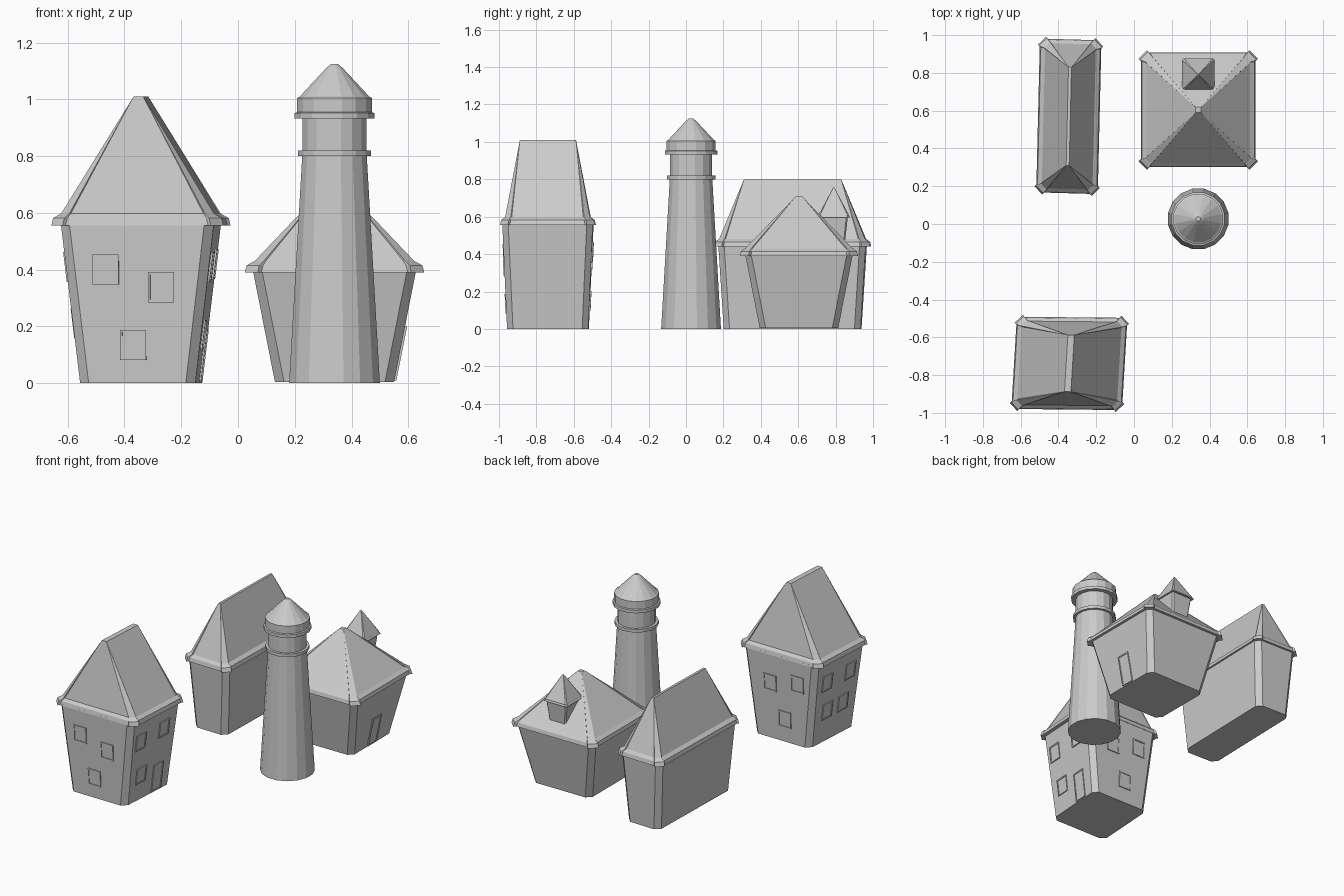
import bpy, bmesh, math
from mathutils import Matrix, Vector

if "Cube" in bpy.data.objects:
    bpy.data.objects.remove(bpy.data.objects["Cube"])


def loft(name, rings, xf=Matrix()):
    """Skin a stack of equal-length point rings, capped at both ends."""
    bm = bmesh.new()
    vs = [[bm.verts.new(xf @ Vector(p)) for p in r] for r in rings]
    n = len(rings[0])
    for a, b in zip(vs, vs[1:]):
        for i in range(n):
            j = (i + 1) % n
            bm.faces.new((a[i], a[j], b[j], b[i]))
    bm.faces.new(vs[0][::-1])
    bm.faces.new(vs[-1])
    bmesh.ops.remove_doubles(bm, verts=bm.verts, dist=1e-4)
    bmesh.ops.recalc_face_normals(bm, faces=bm.faces)
    me = bpy.data.meshes.new(name)
    bm.to_mesh(me)
    bm.free()
    ob = bpy.data.objects.new(name, me)
    bpy.context.collection.objects.link(ob)
    return ob


def ring(hx, hy, z, c=0.0, b=0.0):
    """Rectangle with chamfered corners (c) that stand proud by b."""
    q = [(hx, hy - c - b), (hx + b, hy - c), (hx - c, hy + b), (hx - c - b, hy)]
    pts = []
    for sx, sy in ((1, 1), (-1, 1), (-1, -1), (1, -1)):
        k = q if sx * sy > 0 else q[::-1]
        pts += [(sx * x, sy * y, z) for x, y in k]
    return pts


def placed(cx, cy, shx=0.0, shy=0.0):
    """Move to the plot, with the slight skew of the crooked buildings."""
    m = Matrix.Identity(4)
    m[0][1], m[1][0], m[0][3], m[1][3] = shx, shy, cx, cy
    return m


def house(name, xf, foot, top, zt, eave, ze, ridge, zr, z0=0.0, c=0.032, b=0.01):
    # tapered walls with chamfered corners
    loft(name + "_walls", [ring(*foot, z0, c), ring(*top, zt + 0.01, c)], xf)
    # flared roof with hip strips
    ex, ey = eave
    loft(name + "_roof", [
        ring(ex, ey, zt, c, b),
        ring(ex - 0.006, ey - 0.006, ze, c, b),
        ring(ex - 0.9 * c, ey - 0.7 * c, ze + 0.5 * c, c * 0.8, b * 0.5),
        ring(*ridge, zr)], xf)


def panel(name, xf, side, foot, top, zt, u, w, z0, z1):
    """Raised frame with a recessed pane on a sloping wall."""
    k = 0 if side in "EW" else 1
    s = 1 if side in "EN" else -1

    def pt(a, z, d):
        h = s * (foot[k] + (top[k] - foot[k]) * z / zt + d)
        return (h, a, z) if k == 0 else (a, h, z)

    rings = []
    for inset, d in ((0, -0.01), (0, 0.006), (0.008, 0.006), (0.008, 0.002)):
        l, r, lo, hi = u - w / 2 + inset, u + w / 2 - inset, z0 + inset, z1 - inset
        rings.append([pt(l, lo, d), pt(r, lo, d), pt(r, hi, d), pt(l, hi, d)])
    loft(name, rings, xf)


# Tall house, front left
fa, ta = (0.203, 0.217), (0.27, 0.242)
xa = placed(-0.342, -0.738, 0.06, -0.01)
house("tall_house", xa, fa, ta, 0.555, (0.293, 0.244), 0.582, (0.017, 0.15), 1.01)
windows = [
    ("S", -0.11, 0.40), ("S", 0.085, 0.338), ("S", -0.014, 0.135),
    ("E", -0.13, 0.41), ("E", 0.09, 0.42), ("E", -0.09, 0.17),
    ("N", 0.07, 0.37), ("N", -0.13, 0.41), ("N", -0.03, 0.15),
    ("W", 0.11, 0.41), ("W", -0.11, 0.41), ("W", 0.08, 0.21), ("W", -0.07, 0.21)]
for i, (side, u, z) in enumerate(windows):
    panel(f"window_{i}", xa, side, fa, ta, 0.555, u, 0.092, z - 0.053, z + 0.053)
panel("tall_house_door", xa, "E", fa, ta, 0.555, 0.075, 0.092, 0.005, 0.19)

# Long house, back left
house("long_house", placed(-0.345, 0.57, 0.024, -0.028), (0.12, 0.366), (0.152, 0.394),
      0.44, (0.163, 0.407), 0.466, (0.008, 0.26), 0.80)

# Square house, back right, with its door and roof turret
fc, tc = (0.21, 0.21), (0.288, 0.288)
xc = placed(0.34, 0.604)
house("square_house", xc, fc, tc, 0.39, (0.303, 0.303), 0.415, (0.015, 0.015), 0.71,
      z0=0.005, b=0.013)
panel("square_house_door", xc, "E", fc, tc, 0.39, -0.005, 0.092, 0.01, 0.20)
house("turret", placed(0.34, 0.79), (0.056, 0.056), (0.076, 0.076), 0.595,
      (0.086, 0.086), 0.605, (0.004, 0.004), 0.755, z0=0.43, c=0.008, b=0.002)

# Round tower: one turned profile of (radius, height)
profile = [(0.163, 0), (0.116, 0.80), (0.132, 0.80), (0.132, 0.82), (0.115, 0.82),
           (0.115, 0.932), (0.143, 0.932), (0.143, 0.952), (0.134, 0.955),
           (0.134, 1.005), (0.125, 1.01), (0.03, 1.11), (0.012, 1.125)]
N = 16
loft("round_tower", [[(r * math.cos(math.tau * (i + 0.5) / N),
                       r * math.sin(math.tau * (i + 0.5) / N), z) for i in range(N)]
                     for r, z in profile], placed(0.34, 0.027))
